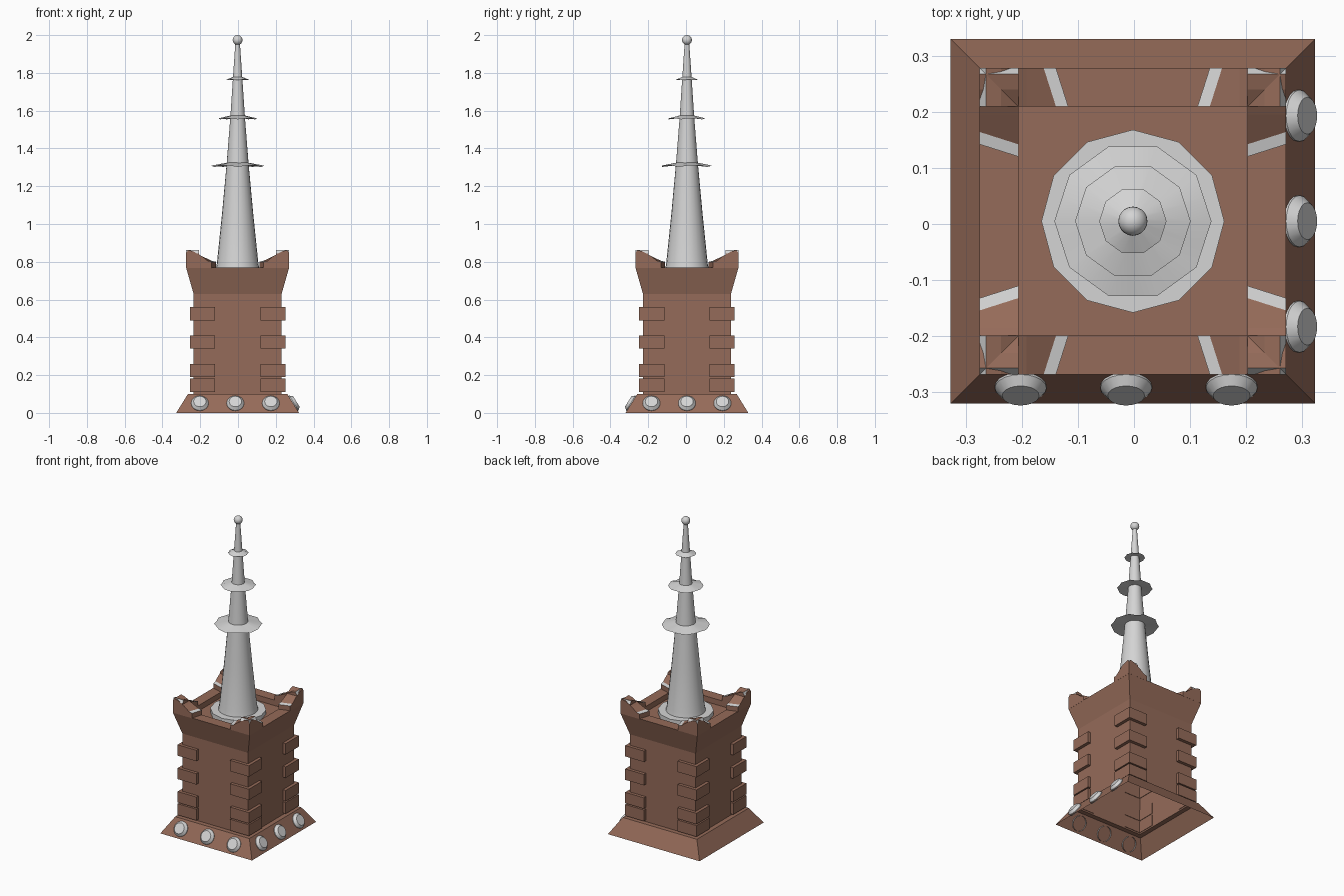
import bpy, bmesh, math
from mathutils import Vector, Matrix

if "Cube" in bpy.data.objects:
    bpy.data.objects.remove(bpy.data.objects["Cube"], do_unlink=True)

CENTRE = Vector((-0.002, 0.005, 0))


def material(name, colour):
    m = bpy.data.materials.new(name)
    m.use_nodes = True
    m.diffuse_color = colour
    m.node_tree.nodes["Principled BSDF"].inputs["Base Color"].default_value = colour
    return m


brown = material("brown stone", (0.30, 0.147, 0.10, 1))
grey = material("pale grey", (0.66, 0.66, 0.66, 1))


def finish(bm, name, mats, smooth=False, recalc=True):
    if recalc:
        bmesh.ops.recalc_face_normals(bm, faces=bm.faces)
    me = bpy.data.meshes.new(name)
    bm.to_mesh(me)
    bm.free()
    ob = bpy.data.objects.new(name, me)
    bpy.context.collection.objects.link(ob)
    ob.location = CENTRE
    for m in mats:
        me.materials.append(m)
    if smooth:
        bpy.ops.object.select_all(action="DESELECT")
        ob.select_set(True)
        bpy.context.view_layer.objects.active = ob
        bpy.ops.object.shade_smooth_by_angle(angle=math.radians(35))
    return ob


def loft(bm, rings, closed_top=True):
    """Skin a list of point rings, bottom to top."""
    rows = [[bm.verts.new(p) for p in ring] for ring in rings]
    n = len(rows[0])
    for a, b in zip(rows, rows[1:]):
        for i in range(n):
            j = (i + 1) % n
            bm.faces.new((a[i], a[j], b[j], b[i]))
    if closed_top:
        bm.faces.new(rows[-1])


def square(h, z):
    return [(-h, -h, z), (h, -h, z), (h, h, z), (-h, h, z)]


def circle(r, z, n):
    return [(r * math.cos(i * math.tau / n), r * math.sin(i * math.tau / n), z) for i in range(n)]


def box(bm, lo, hi):
    lo, hi = Vector(lo), Vector(hi)
    m = Matrix.Translation((lo + hi) / 2) @ Matrix.Diagonal((*(hi - lo), 1))
    bmesh.ops.create_cube(bm, size=1, matrix=m)


def four_corners(bm):
    """Copy the geometry round to all four corners."""
    geom = bm.verts[:] + bm.edges[:] + bm.faces[:]
    for k in range(1, 4):
        new = bmesh.ops.duplicate(bm, geom=geom)["geom"]
        verts = [v for v in new if isinstance(v, bmesh.types.BMVert)]
        bmesh.ops.rotate(bm, verts=verts, matrix=Matrix.Rotation(k * math.pi / 2, 3, "Z"))


# Hollow plinth and tower shell, with a flared head and sunken roof
bm = bmesh.new()
loft(bm, [square(0.325, 0), square(0.263, 0.1), square(0.233, 0.1)], False)
finish(bm, "plinth", [brown], recalc=False)
bm = bmesh.new()
loft(bm, [square(0.233, 0.1), square(0.233, 0.63), square(0.273, 0.77),
          square(0.204, 0.77), square(0.204, 0.735)])
finish(bm, "tower", [brown], recalc=False)

# Raised corner blocks on the tower
bm = bmesh.new()
for z0, z1 in ((0.11, 0.182), (0.19, 0.26), (0.34, 0.41), (0.49, 0.56)):
    box(bm, (0.12, 0.23, z0), (0.253, 0.253, z1))
    box(bm, (0.23, 0.12, z0), (0.253, 0.2529, z1))
four_corners(bm)
finish(bm, "corner_blocks", [brown])

# Horned corner battlements: two legs per corner, pale at the worn edges
bm = bmesh.new()
profile = [(0.115, 0.768), (0.115, 0.80), (0.137, 0.805), (0.19, 0.83), (0.235, 0.855),
           (0.262, 0.862), (0.273, 0.845), (0.273, 0.768)]
PALE = (1, 5)
for swap in (False, True):
    sides = []
    for y in (0.204, 0.273):
        pts = []
        for x, z in profile:
            if x < 0.14 and y > 0.25:
                x += 0.022
            pts.append(bm.verts.new((y, x, z) if swap else (x, y, z)))
        sides.append(pts)
    n = len(profile)
    for i in range(n):
        j = (i + 1) % n
        f = bm.faces.new((sides[0][i], sides[0][j], sides[1][j], sides[1][i]))
        f.material_index = 1 if i in PALE else 0
    for s in sides:
        bm.faces.new(s)
four_corners(bm)
finish(bm, "battlements", [brown, grey])

# Spire foot ring and tapered spire
bm = bmesh.new()
loft(bm, [circle(0.163, 0.735, 12), circle(0.163, 0.762, 12)])
finish(bm, "spire_foot", [grey])
bm = bmesh.new()
taper = [(0.116, 0.76), (0.11, 0.79), (0.083, 1.05), (0.058, 1.32), (0.039, 1.56),
         (0.025, 1.77), (0.012, 1.96)]
loft(bm, [circle(r, z, 24) for r, z in taper])
finish(bm, "spire", [grey], True)

# Shallow ten-sided discs with gently dipping edges
for name, r, inner, z in (("lower_disc", 0.14, 0.055, 1.305), ("middle_disc", 0.103, 0.036, 1.555),
                          ("upper_disc", 0.06, 0.022, 1.76)):
    bm = bmesh.new()
    rim, under, top = [], [], []
    for i in range(20):
        a = i * math.tau / 20
        flat = r * (math.cos(math.pi / 10) if i % 2 else 1)
        dip = -0.05 * r if i % 4 == 3 else 0
        c, s = math.cos(a), math.sin(a)
        rim.append((flat * c, flat * s, z + 0.004 + dip))
        under.append((inner * c, inner * s, z + 0.006))
        top.append((inner * c, inner * s, z + 0.02))
    loft(bm, [under, rim, top], False)
    finish(bm, name, [grey], True)

# Ball finial
bm = bmesh.new()
bmesh.ops.create_uvsphere(bm, u_segments=20, v_segments=12, radius=0.026,
                          matrix=Matrix.Translation((0, 0, 1.974)))
finish(bm, "finial", [grey], True)

# Bevelled studs on the front and left slopes of the plinth
normal = Vector((0, -0.1, 0.062)).normalized()
tilt = normal.to_track_quat("Z", "Y").to_matrix().to_4x4()
for side, turn, shift in (("front", 0, -0.012), ("left", math.pi / 2, 0)):
    for k in (-1, 0, 1):
        bm = bmesh.new()
        loft(bm, [circle(0.046, -0.008, 20), circle(0.046, 0.004, 20), circle(0.033, 0.02, 20)])
        place = Matrix.Translation((k * 0.188 + shift, -0.294, 0.05))
        bm.transform(Matrix.Rotation(turn, 4, "Z") @ place @ tilt)
        finish(bm, f"{side}_stud_{k + 2}", [grey], True)
